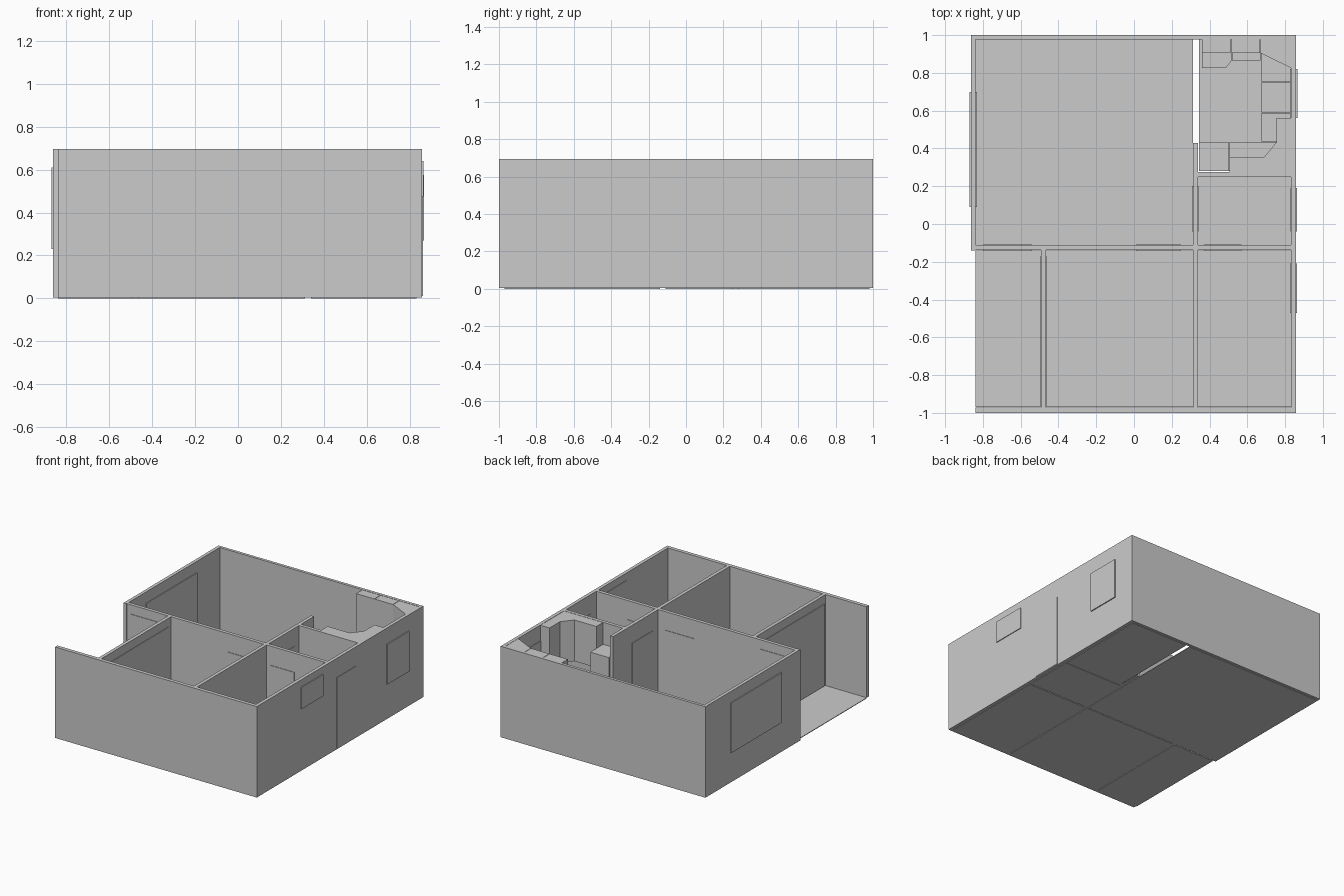
import bpy
import bmesh

old = bpy.data.objects.get("Cube")
if old:
    bpy.data.objects.remove(old, do_unlink=True)

grey = bpy.data.materials.new("plain grey")
grey.use_nodes = True
colour = (0.6, 0.6, 0.6, 1)
grey.diffuse_color = colour
grey.node_tree.nodes["Principled BSDF"].inputs["Base Color"].default_value = colour

TOP = 0.695      # wall height
BASE = 0.005     # floor thickness
COUNTER = 0.235  # worktop height
UPPER = 0.38     # underside of wall cabinets


def prism(name, outline, z0, z1):
    """Extrude a flat outline from z0 up to z1."""
    bm = bmesh.new()
    face = bm.faces.new([bm.verts.new((x, y, z0)) for x, y in outline])
    out = bmesh.ops.extrude_face_region(bm, geom=[face])
    verts = [g for g in out["geom"] if isinstance(g, bmesh.types.BMVert)]
    bmesh.ops.translate(bm, verts=verts, vec=(0, 0, z1 - z0))
    bmesh.ops.recalc_face_normals(bm, faces=bm.faces)
    mesh = bpy.data.meshes.new(name)
    bm.to_mesh(mesh)
    bm.free()
    mesh.materials.append(grey)
    obj = bpy.data.objects.new(name, mesh)
    bpy.context.scene.collection.objects.link(obj)
    return obj


def box(name, x0, x1, y0, y1, z0, z1):
    return prism(name, [(x0, y0), (x1, y0), (x1, y1), (x0, y1)], z0, z1)


# Floors, one slab per room
for name, x0, x1, y0, y1 in [
    ("living_floor", -0.84, 0.312, -0.11, 0.98),
    ("kitchen_floor", 0.345, 0.832, 0.28, 0.98),
    ("hall_floor", 0.34, 0.832, -0.11, 0.25),
    ("bath_floor", 0.34, 0.832, -0.97, -0.14),
    ("bedroom_floor", -0.465, 0.312, -0.97, -0.14),
    ("porch_floor", -0.84, -0.49, -0.97, -0.14),
]:
    box(name, x0, x1, y0, y1, 0, BASE)

# Walls
for name, x0, x1, y0, y1 in [
    ("left_wall", -0.863, -0.838, -0.14, 1),
    ("back_wall", -0.838, 0.832, 0.978, 1),
    ("right_wall", 0.832, 0.858, -1, 1),
    ("front_wall", -0.838, 0.832, -1, -0.972),
    ("middle_wall", -0.838, 0.832, -0.138, -0.112),
    ("porch_wall", -0.492, -0.466, -0.972, -0.138),
    ("bedroom_wall", 0.312, 0.338, -0.972, -0.138),
    ("hall_wall", 0.312, 0.338, -0.112, 0.43),
    ("kitchen_wall", 0.338, 0.832, 0.25, 0.276),
]:
    box(name, x0, x1, y0, y1, BASE - 0.001, TOP)

# Doors and windows stand slightly proud of both wall faces
for name, x0, x1, y0, y1, z0, z1 in [
    ("living_window", -0.87, -0.832, 0.09, 0.7, 0.23, 0.61),
    ("kitchen_window", 0.827, 0.866, 0.56, 0.82, 0.27, 0.575),
    ("bath_window", 0.827, 0.864, -0.47, -0.21, 0.475, 0.64),
    ("entry_door", 0.828, 0.862, -0.04, 0.19, 0.01, 0.55),
    ("hall_door", 0.308, 0.342, -0.04, 0.2, 0.01, 0.56),
    ("bedroom_door", 0.01, 0.25, -0.142, -0.108, 0.01, 0.555),
    ("bath_door", 0.37, 0.57, -0.142, -0.108, 0.01, 0.55),
    ("porch_door", -0.8, -0.54, -0.142, -0.108, 0.01, 0.625),
    ("porch_fixed_pane", -0.496, -0.462, -0.7, -0.17, 0.01, 0.63),
    ("porch_sliding_pane", -0.498, -0.46, -0.96, -0.7, 0.01, 0.63),
]:
    box(name, x0, x1, y0, y1, z0, z1)

# Kitchen base units along the right wall
for i, (y0, y1) in enumerate([(0.436, 0.588), (0.591, 0.748), (0.751, 0.978)]):
    box(f"right_base_unit_{i + 1}", 0.676, 0.832, y0, y1, BASE, COUNTER)

# Base units along the inner and back walls
box("inner_base_unit", 0.505, 0.832, 0.276, 0.433, BASE, COUNTER)
prism("back_base_unit", [(0.36, 0.978), (0.36, 0.825), (0.485, 0.825),
                         (0.515, 0.862), (0.515, 0.978)], BASE, COUNTER)
box("cooker", 0.518, 0.67, 0.865, 0.978, BASE, COUNTER)
box("fridge", 0.343, 0.5, 0.28, 0.435, BASE, 0.53)

# Wall cabinets, with angled corner units
prism("inner_wall_cabinet", [(0.505, 0.276), (0.832, 0.276), (0.832, 0.56),
                             (0.755, 0.56), (0.755, 0.435), (0.69, 0.355),
                             (0.505, 0.355)], UPPER, TOP - 0.002)
box("back_wall_cabinet_1", 0.36, 0.512, 0.905, 0.978, UPPER, TOP - 0.002)
box("back_wall_cabinet_2", 0.515, 0.668, 0.905, 0.978, UPPER, TOP - 0.002)
prism("corner_wall_cabinet", [(0.671, 0.978), (0.671, 0.905), (0.832, 0.825),
                              (0.832, 0.978)], UPPER, TOP - 0.002)
